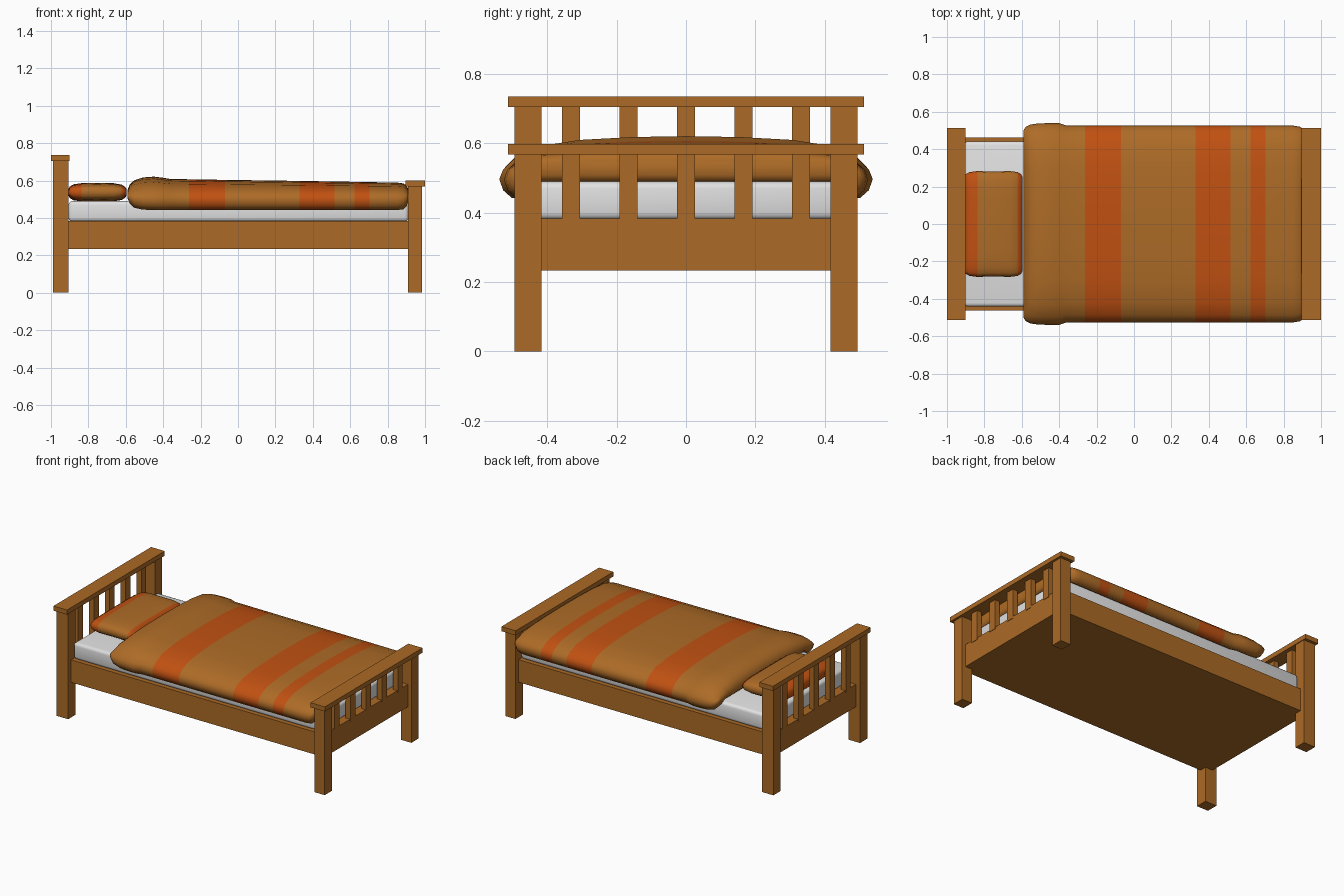
import bpy, bmesh, math

if "Cube" in bpy.data.objects:
    bpy.data.objects.remove(bpy.data.objects["Cube"])


def material(name, rgb):
    m = bpy.data.materials.new(name)
    m.diffuse_color = (*rgb, 1)
    m.use_nodes = True
    m.node_tree.nodes["Principled BSDF"].inputs["Base Color"].default_value = m.diffuse_color
    return m


WOOD = material("wood", (0.41, 0.144, 0.019))
WHITE = material("mattress_white", (0.75, 0.75, 0.75))
TAN = material("fabric_tan", (0.42, 0.148, 0.02))
ORANGE = material("fabric_orange", (0.53, 0.082, 0.006))


def finish(bm, name, mats):
    bmesh.ops.recalc_face_normals(bm, faces=bm.faces)
    me = bpy.data.meshes.new(name)
    bm.to_mesh(me)
    bm.free()
    ob = bpy.data.objects.new(name, me)
    bpy.context.collection.objects.link(ob)
    for m in mats:
        me.materials.append(m)
    return ob


def box(name, x, y, z, mat=WOOD):
    bm = bmesh.new()
    bmesh.ops.create_cube(bm, size=1)
    for v in bm.verts:
        v.co = [(a[0] + a[1]) / 2 + c * (a[1] - a[0]) for a, c in zip((x, y, z), v.co)]
    return finish(bm, name, [mat])


def loft(name, rings, stripes):
    """Skin closed rings along x; faces inside a stripe range turn orange."""
    bm = bmesh.new()
    rows = [[bm.verts.new(p) for p in r] for r in rings]
    n = len(rows[0])
    for a, b in zip(rows, rows[1:]):
        for i in range(n):
            j = (i + 1) % n
            bm.faces.new((a[i], a[j], b[j], b[i]))
    bm.faces.new(rows[0])
    bm.faces.new(rows[-1])
    for f in bm.faces:
        f.smooth = True
        cx = f.calc_center_median().x
        f.material_index = int(any(lo < cx < hi for lo, hi in stripes))
    return finish(bm, name, [TAN, ORANGE])


# Head and foot ends: posts, top cap and slats
for end, post_x, cap_x, slat_x, top in (
        ("head", (-0.99, -0.905), (-1.0, -0.9), -0.945, 0.705),
        ("foot", (0.91, 0.985), (0.895, 1.0), 0.945, 0.568)):
    for side, s in (("front", -1), ("back", 1)):
        box(f"{end}_{side}_post", post_x, sorted((s * 0.417, s * 0.495)), (0, top))
    box(f"{end}_cap", cap_x, (-0.514, 0.514), (top, top + 0.031))
    for i in range(5):
        y = (i - 2) * 0.166
        box(f"{end}_slat_{i + 1}", (slat_x - 0.018, slat_x + 0.018),
            (y - 0.026, y + 0.026), (0.37, top))

# Bed base and mattress
box("bed_base", (-0.96, 0.96), (-0.463, 0.463), (0.233, 0.383))
mattress = box("mattress", (-0.906, 0.912), (-0.442, 0.442), (0.38, 0.49), WHITE)
bev = mattress.modifiers.new("soft_edges", "BEVEL")
bev.width, bev.segments = 0.02, 3
for p in mattress.data.polygons:
    p.use_smooth = True

# Duvet: draped cross-section (y, z) swept towards the foot
half = [(0.15, 0.603), (0.3, 0.596), (0.42, 0.58), (0.485, 0.552), (0.515, 0.525),
        (0.526, 0.497), (0.515, 0.465), (0.49, 0.442), (0.462, 0.452), (0.435, 0.485)]
section = [(0, 0.605)] + half + [(0, 0.485)] + [(-y, z) for y, z in reversed(half)]
# x, width scale, top scale, bottom scale
stations = [(-0.592, 0.95, 0.25, 0.2), (-0.58, 0.985, 0.65, 0.55), (-0.555, 1.01, 0.95, 0.85),
            (-0.51, 1.023, 1.14, 0.97), (-0.45, 1.025, 1.2, 1), (-0.4, 1.025, 1.12, 1),
            (-0.36, 1, 1.04, 1), (-0.263, 1, 1.02, 1), (-0.07, 1, 0.98, 1),
            (0.33, 1, 0.91, 1), (0.515, 1, 0.87, 1), (0.622, 1, 0.85, 1),
            (0.702, 1, 0.83, 1), (0.85, 1, 0.8, 1), (0.885, 0.99, 0.74, 0.95),
            (0.902, 0.97, 0.6, 0.75), (0.91, 0.95, 0.35, 0.4)]
C = 0.525
rings = [[(x, y * w, C + (z - C) * (t if z > C else b)) for y, z in section]
         for x, w, t, b in stations]
loft("duvet", rings, [(-0.263, -0.07), (0.33, 0.515), (0.622, 0.702)])


# Pillow: rounded superellipse rings
def power(v, e):
    return math.copysign(abs(v) ** e, v)


rings = []
for x, w, h in ((-0.907, 0.88, 0.3), (-0.9, 0.94, 0.6), (-0.88, 0.98, 0.85), (-0.836, 1, 0.98),
                (-0.75, 0.99, 1.0), (-0.665, 1, 0.97), (-0.622, 0.98, 0.82),
                (-0.603, 0.94, 0.58), (-0.595, 0.88, 0.3)):
    ring = []
    for i in range(24):
        a = 2 * math.pi * i / 24
        ring.append((x, 0.283 * w * power(math.cos(a), 0.5),
                     0.537 + 0.05 * h * power(math.sin(a), 0.6)))
    rings.append(ring)
loft("pillow", rings, [(-1, -0.836), (-0.622, -0.5)])
